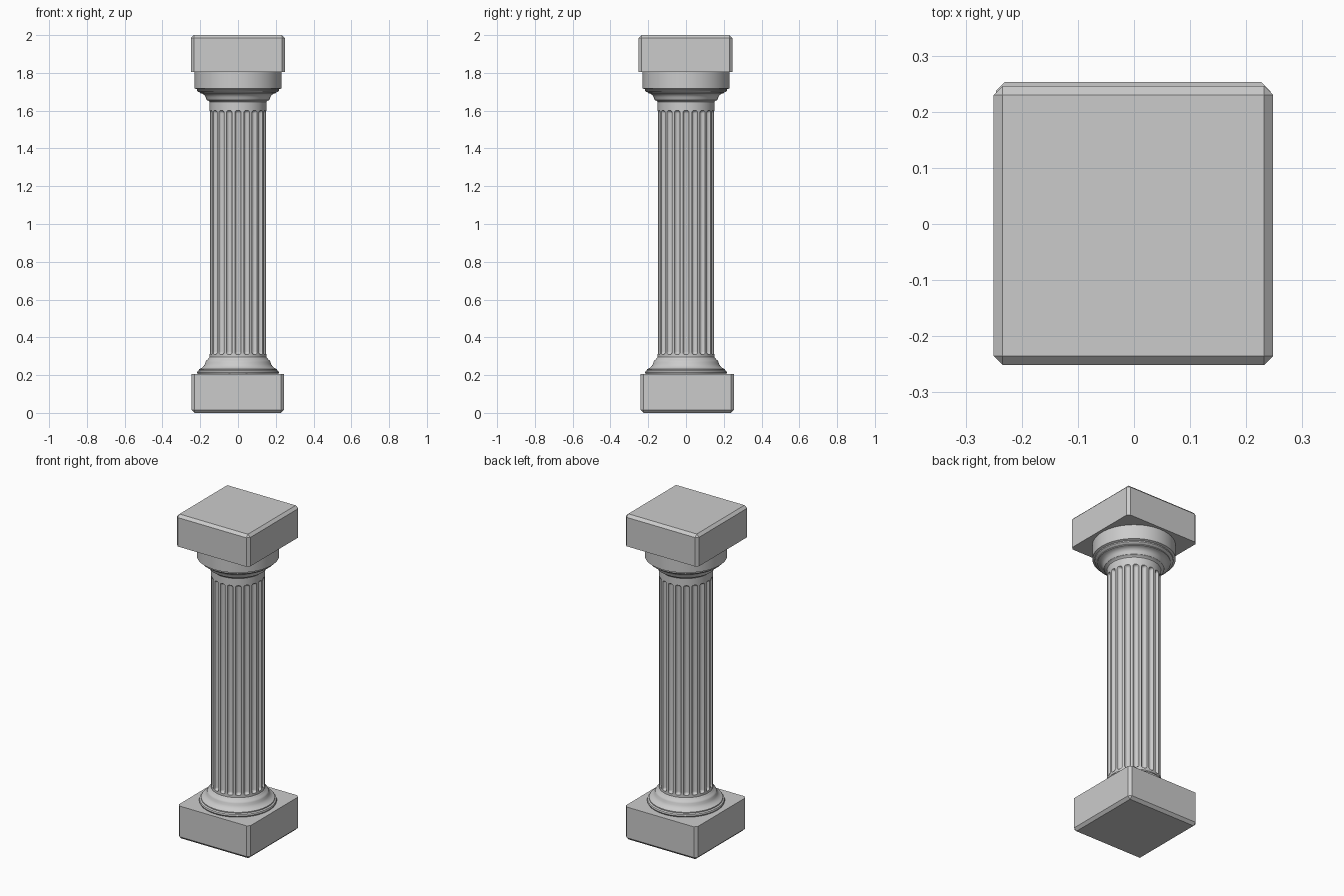
import bpy, bmesh, math

if "Cube" in bpy.data.objects:
    bpy.data.objects.remove(bpy.data.objects["Cube"])

FLUTES = 20
SHAFT_R = 0.15
FLUTE_W = 0.016          # half width and depth of one flute
Z_LOW, Z_HIGH = 0.325, 1.585


def make_object(name, bm):
    bmesh.ops.recalc_face_normals(bm, faces=bm.faces)
    me = bpy.data.meshes.new(name)
    bm.to_mesh(me)
    bm.free()
    ob = bpy.data.objects.new(name, me)
    bpy.context.collection.objects.link(ob)
    return ob


def smooth(ob, angle):
    bpy.ops.object.select_all(action='DESELECT')
    ob.select_set(True)
    bpy.context.view_layer.objects.active = ob
    bpy.ops.object.shade_smooth_by_angle(angle=math.radians(angle))


def skin(name, rings, angle=35):
    """Closed tube through a stack of point rings, capped at both ends."""
    bm = bmesh.new()
    loops = [[bm.verts.new(p) for p in ring] for ring in rings]
    n = len(loops[0])
    for a, b in zip(loops, loops[1:]):
        for i in range(n):
            j = (i + 1) % n
            bm.faces.new((a[i], a[j], b[j], b[i]))
    bm.faces.new(loops[0][::-1])
    bm.faces.new(loops[-1])
    ob = make_object(name, bm)
    smooth(ob, angle)
    return ob


def lathe(name, profile, sides=64):
    angs = [2 * math.pi * i / sides for i in range(sides)]
    return skin(name, [[(r * math.cos(a), r * math.sin(a), z) for a in angs]
                       for r, z in profile])


def block(name, x0, x1, y0, y1, z0, z1, flat_z):
    """Square slab with chamfers everywhere except around the face at flat_z."""
    bm = bmesh.new()
    bmesh.ops.create_cube(bm, size=1)
    for v in bm.verts:
        v.co = (x1 if v.co.x > 0 else x0, y1 if v.co.y > 0 else y0,
                z1 if v.co.z > 0 else z0)
    edges = [e for e in bm.edges
             if not all(abs(v.co.z - flat_z) < 1e-5 for v in e.verts)]
    bmesh.ops.bevel(bm, geom=edges, offset=0.016, segments=1, affect='EDGES')
    return make_object(name, bm)


# Square plinth and abacus
block("plinth", -0.246, 0.243, -0.24, 0.253, 0.0, 0.205, 0.205)
block("abacus", -0.25, 0.248, -0.251, 0.246, 1.806, 2.0, 1.806)

# Round base moulding
lathe("base_moulding", [
    (0.205, 0.198), (0.214, 0.206), (0.217, 0.213), (0.214, 0.221),
    (0.206, 0.226), (0.206, 0.232), (0.193, 0.238), (0.182, 0.247),
    (0.175, 0.258), (0.172, 0.27), (0.168, 0.278), (0.160, 0.283),
    (0.157, 0.288), (0.150, 0.296)])

# Round capital: neck bead, cove, rounded lip and tall band
lathe("capital", [
    (0.150, 1.645), (0.156, 1.652), (0.165, 1.656), (0.168, 1.661),
    (0.171, 1.672), (0.178, 1.683), (0.189, 1.690), (0.202, 1.693),
    (0.202, 1.697), (0.212, 1.700), (0.217, 1.706), (0.217, 1.713),
    (0.230, 1.718), (0.230, 1.810)])

# Fluted shaft: round-bottomed grooves with rounded ends
half = FLUTE_W / SHAFT_R
angles = []
for k in range(FLUTES):
    mid = 2 * math.pi * k / FLUTES + math.pi / 2
    angles += [(mid - half * math.cos(math.pi * i / 10),
                -FLUTE_W * math.cos(math.pi * i / 10)) for i in range(11)]
    angles.append((mid + math.pi / FLUTES, FLUTE_W))

steps = [math.sin(math.pi / 2 * i / 6) * FLUTE_W for i in range(7)]
heights = ([0.285] + [Z_LOW - s for s in reversed(steps)]
           + [Z_HIGH + s for s in steps] + [1.655])
rings = []
for z in heights:
    over = max(Z_LOW - z, z - Z_HIGH, 0)
    ring = []
    for a, arc in angles:
        depth = math.sqrt(max(FLUTE_W ** 2 - arc ** 2 - over ** 2, 0))
        r = SHAFT_R - depth
        ring.append((r * math.cos(a), r * math.sin(a), z))
    rings.append(ring)
skin("fluted_shaft", rings, 40)
